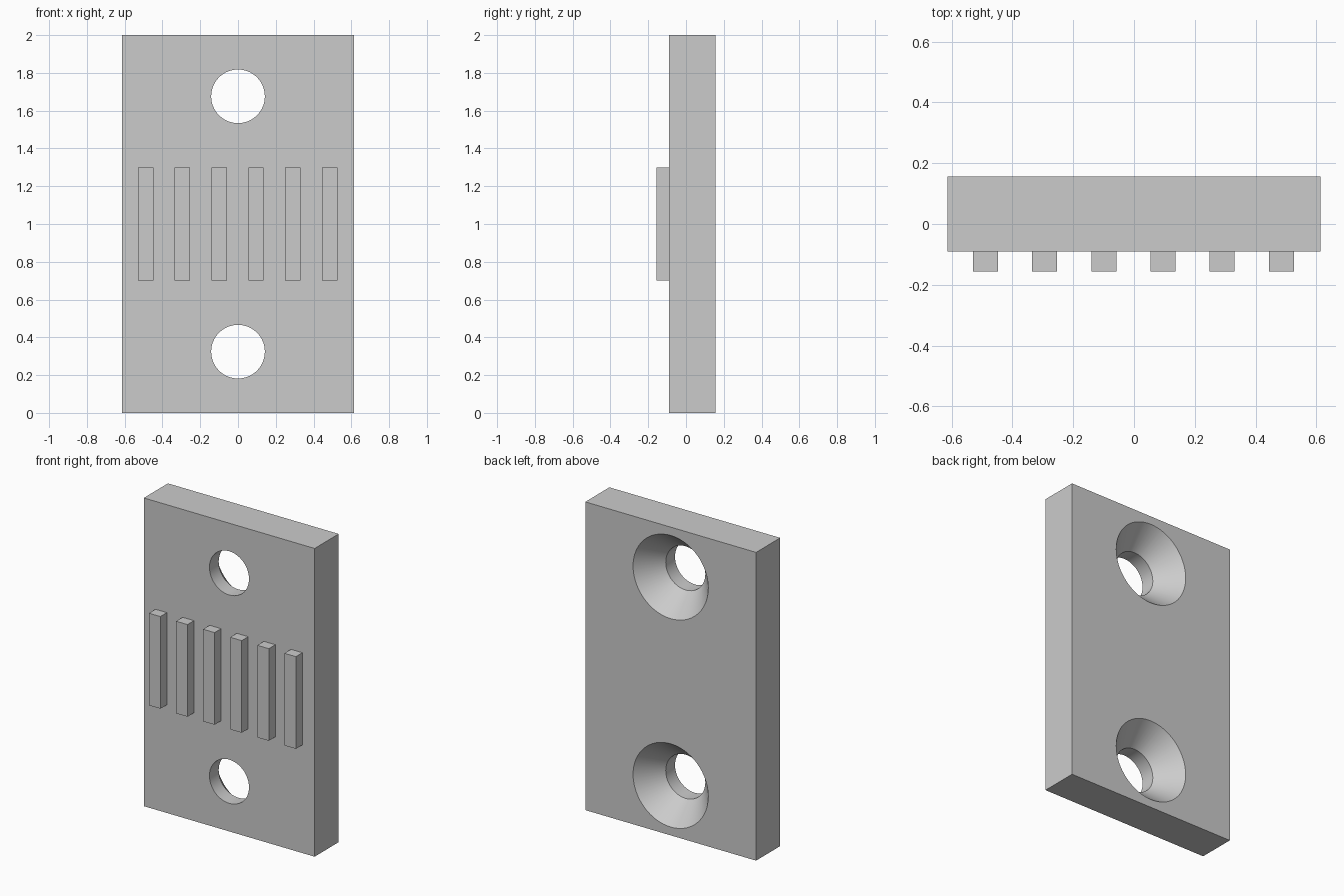
import bpy
import bmesh
import math
from mathutils import Matrix

cube = bpy.data.objects.get("Cube")
if cube:
    bpy.data.objects.remove(cube, do_unlink=True)

# Single grey material
grey = bpy.data.materials.new("plain_grey")
grey.use_nodes = True
colour = (0.6, 0.6, 0.6, 1)
grey.diffuse_color = colour
grey.node_tree.nodes["Principled BSDF"].inputs["Base Color"].default_value = colour

WIDTH, HEIGHT = 1.226, 2.0
FRONT, BACK = -0.09, 0.157
HOLE_R, SINK_R, SINK_DEPTH = 0.142, 0.27, 0.152


def make_object(name, bm):
    bmesh.ops.recalc_face_normals(bm, faces=bm.faces)
    mesh = bpy.data.meshes.new(name)
    bm.to_mesh(mesh)
    bm.free()
    mesh.materials.append(grey)
    obj = bpy.data.objects.new(name, mesh)
    bpy.context.collection.objects.link(obj)
    return obj


def box(name, x, y0, y1, z0, z1, width):
    bm = bmesh.new()
    bmesh.ops.create_cube(bm, size=1)
    bmesh.ops.scale(bm, vec=(width, y1 - y0, z1 - z0), verts=bm.verts)
    bmesh.ops.translate(bm, vec=(x, (y0 + y1) / 2, (z0 + z1) / 2), verts=bm.verts)
    return make_object(name, bm)


def screw_cutter(name, z, segments=64):
    """Lathed cutter: straight bore that flares to a cone at the back."""
    margin = 0.1
    slope = (SINK_R - HOLE_R) / SINK_DEPTH
    profile = [(HOLE_R, FRONT - margin), (HOLE_R, BACK - SINK_DEPTH),
               (SINK_R + slope * margin, BACK + margin)]
    bm = bmesh.new()
    rings = []
    for radius, y in profile:
        ring = []
        for i in range(segments):
            a = math.tau * i / segments
            ring.append(bm.verts.new((radius * math.cos(a), y, z + radius * math.sin(a))))
        rings.append(ring)
    for low, high in zip(rings, rings[1:]):
        for i in range(segments):
            j = (i + 1) % segments
            bm.faces.new((low[i], low[j], high[j], high[i]))
    bm.faces.new(rings[0])
    bm.faces.new(rings[-1])
    cutter = make_object(name, bm)
    cutter.hide_render = True
    return cutter


# Plate with two countersunk screw holes
plate = box("plate", 0, FRONT, BACK, 0, HEIGHT, WIDTH)
bpy.context.view_layer.objects.active = plate
plate.select_set(True)
for side in (-1, 1):
    cutter = screw_cutter("screw_hole_cutter", HEIGHT / 2 + side * 0.676)
    mod = plate.modifiers.new("screw_hole", "BOOLEAN")
    mod.operation = "DIFFERENCE"
    mod.solver = "EXACT"
    mod.object = cutter
    bpy.ops.object.modifier_apply(modifier=mod.name)
    bpy.data.objects.remove(cutter, do_unlink=True)
bpy.ops.object.shade_smooth_by_angle(angle=math.radians(25))

# Row of raised ribs on the front
for i in range(6):
    x = -0.002 + (i - 2.5) * 0.1946
    box(f"rib_{i + 1}", x, -0.157, FRONT, 0.702, 1.3, 0.082)
